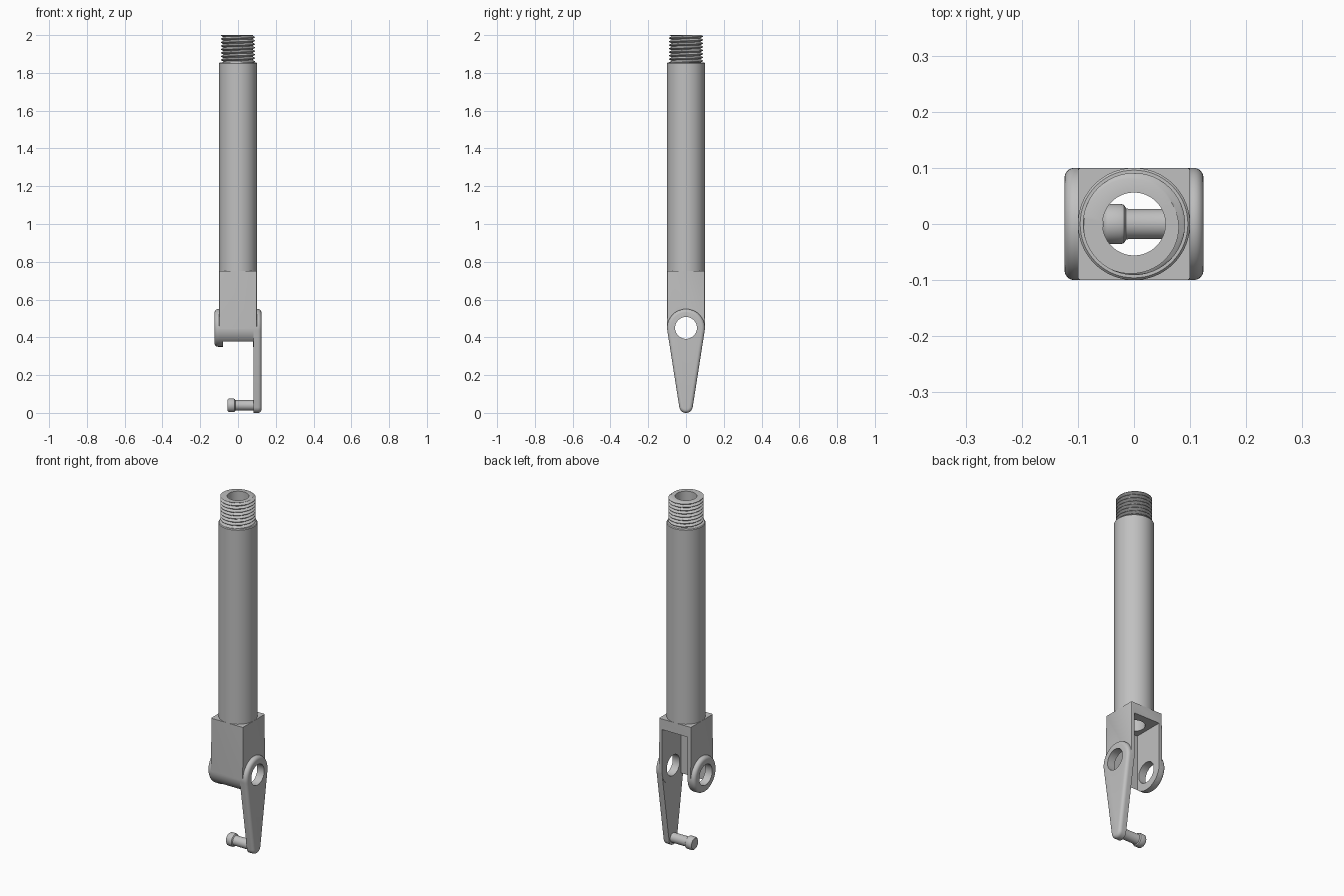
import bpy, bmesh, math
from mathutils import Vector

if "Cube" in bpy.data.objects:
    bpy.data.objects.remove(bpy.data.objects["Cube"])

steel = bpy.data.materials.new("plain_grey_metal")
steel.use_nodes = True
grey = (0.53, 0.53, 0.53, 1)
steel.diffuse_color = grey
steel.node_tree.nodes["Principled BSDF"].inputs["Base Color"].default_value = grey

TUBE_R, BORE_R, EYE_R, EYE_Z = 0.1, 0.056, 0.058, 0.45
SHOULDER_Z, BLOCK_TOP, SLOT_TOP = 1.855, 0.75, 0.69
PIN_Z = 0.04
TAU = math.tau


def make(name, bm):
    bmesh.ops.remove_doubles(bm, verts=bm.verts, dist=1e-6)
    bmesh.ops.recalc_face_normals(bm, faces=bm.faces)
    mesh = bpy.data.meshes.new(name)
    bm.to_mesh(mesh)
    bm.free()
    mesh.materials.append(steel)
    obj = bpy.data.objects.new(name, mesh)
    bpy.context.collection.objects.link(obj)
    return obj


def smooth(obj):
    bpy.ops.object.select_all(action='DESELECT')
    obj.select_set(True)
    bpy.context.view_layer.objects.active = obj
    bpy.ops.object.shade_smooth_by_angle(angle=math.radians(35))


def lathe(name, profile, closed=True, along_x=False, thread=None, n=64):
    """Revolve (radius, height) points; a radius of None follows the thread."""
    bm = bmesh.new()
    rows = []
    for r, h in profile:
        row = []
        for i in range(n):
            a = TAU * i / n
            q = thread(h, a) if r is None else r
            c, s = q * math.cos(a), q * math.sin(a)
            row.append(bm.verts.new((h, c, s + PIN_Z) if along_x else (c, s, h)))
        rows.append(row)
    pairs = list(zip(rows, rows[1:] + rows[:1]))
    for lo, hi in pairs if closed else pairs[:-1]:
        for i in range(n):
            j = (i + 1) % n
            bm.faces.new((lo[i], lo[j], hi[j], hi[i]))
    return make(name, bm)


def prism_x(name, outline, x0, x1, round_x=None, radius=0.0):
    """Extrude a (y, z) outline along x, rounding the rim that lies at round_x."""
    bm = bmesh.new()
    face = bm.faces.new([bm.verts.new((x0, y, z)) for y, z in outline])
    ext = bmesh.ops.extrude_face_region(bm, geom=[face])
    bmesh.ops.translate(bm, vec=Vector((x1 - x0, 0, 0)),
                        verts=[v for v in ext["geom"] if isinstance(v, bmesh.types.BMVert)])
    if round_x is not None:
        rim = [e for e in bm.edges if all(abs(v.co.x - round_x) < 1e-5 for v in e.verts)]
        bmesh.ops.bevel(bm, geom=rim, offset=radius, segments=5, profile=0.5, affect='EDGES')
    return make(name, bm)


def arc(r, z, start, end, n=32):
    return [(r * math.cos(start + (end - start) * i / n),
             z + r * math.sin(start + (end - start) * i / n)) for i in range(n + 1)]


def cut(obj, *cutters):
    for c in cutters:
        c.hide_render = True
        mod = obj.modifiers.new("cut", 'BOOLEAN')
        mod.operation, mod.solver, mod.object = 'DIFFERENCE', 'EXACT', c
    bpy.context.view_layer.update()
    graph = bpy.context.evaluated_depsgraph_get()
    mesh = bpy.data.meshes.new_from_object(obj.evaluated_get(graph))
    obj.modifiers.clear()
    obj.data = mesh


# Hollow main tube
smooth(lathe("main_tube", [(BORE_R, BLOCK_TOP - 0.001), (TUBE_R, BLOCK_TOP - 0.001),
                           (TUBE_R, SHOULDER_Z - 0.004), (TUBE_R - 0.004, SHOULDER_Z),
                           (BORE_R, SHOULDER_Z)]))

# Threaded neck with a helical ridge
PITCH = 0.0185


def ridge(h, a):
    phase = (h / PITCH - a / TAU) % 1
    return 0.076 + 0.015 * min(1, 1.15 * (1 - abs(2 * phase - 1)))


STEPS = 84
neck = [(BORE_R, 2.0), (BORE_R, SHOULDER_Z)]
neck += [(None, SHOULDER_Z + (2 - SHOULDER_Z) * i / STEPS) for i in range(STEPS + 1)]
smooth(lathe("threaded_neck", neck, thread=ridge))

# Cutters: cross eye, back slot and vertical bore
eye = prism_x("eye_cutter", arc(EYE_R, EYE_Z, 0, TAU, 64)[:-1], -0.3, 0.3)
slot = prism_x("slot_cutter", [(-0.07, -0.1), (0.3, -0.1), (0.3, SLOT_TOP), (-0.07, SLOT_TOP)],
               -0.08, 0.08)
bore = lathe("bore_cutter", [(0, 0.6), (BORE_R, 0.6), (BORE_R, 0.9), (0, 0.9)], closed=False)

# Fork block: square top, round underside, softened upright corners
block_outline = [(0.1, BLOCK_TOP), (-0.1, BLOCK_TOP)] + arc(0.1, EYE_Z, math.pi, TAU)
block = prism_x("fork_block", block_outline, -0.1, 0.1)
bm = bmesh.new()
bm.from_mesh(block.data)
upright = [e for e in bm.edges
           if abs(e.verts[0].co.z - e.verts[1].co.z) > 0.2 and abs(e.verts[0].co.y) > 0.099]
bmesh.ops.bevel(bm, geom=upright, offset=0.006, segments=3, profile=0.5, affect='EDGES')
bm.to_mesh(block.data)
bm.free()
cut(block, slot, eye, bore)
smooth(block)

# Short eye boss on the right side
boss = prism_x("right_eye_boss", arc(0.1, EYE_Z, 0, TAU, 64)[:-1], -0.081, -0.124, -0.124, 0.018)
cut(boss, eye)
smooth(boss)

# Long tapered arm on the left side
TIP_R = 0.036
lean = math.asin((0.1 - TIP_R) / (EYE_Z - TIP_R))
arm_outline = (arc(0.1, EYE_Z, -lean, math.pi + lean, 40)
               + arc(TIP_R, TIP_R, math.pi + lean, TAU - lean, 20))
arm = prism_x("left_arm", arm_outline, 0.081, 0.124, 0.124, 0.018)
cut(arm, eye)
smooth(arm)

# Headed pin at the foot of the arm
pin = [(0, -0.055), (0.03, -0.055), (0.035, -0.05), (0.036, -0.045), (0.036, -0.024),
       (0.034, -0.018), (0.028, -0.014), (0.027, -0.01), (0.027, 0.09), (0, 0.09)]
smooth(lathe("headed_pin", pin, closed=False, along_x=True, n=40))

for helper in (eye, slot, bore):
    bpy.data.objects.remove(helper)
